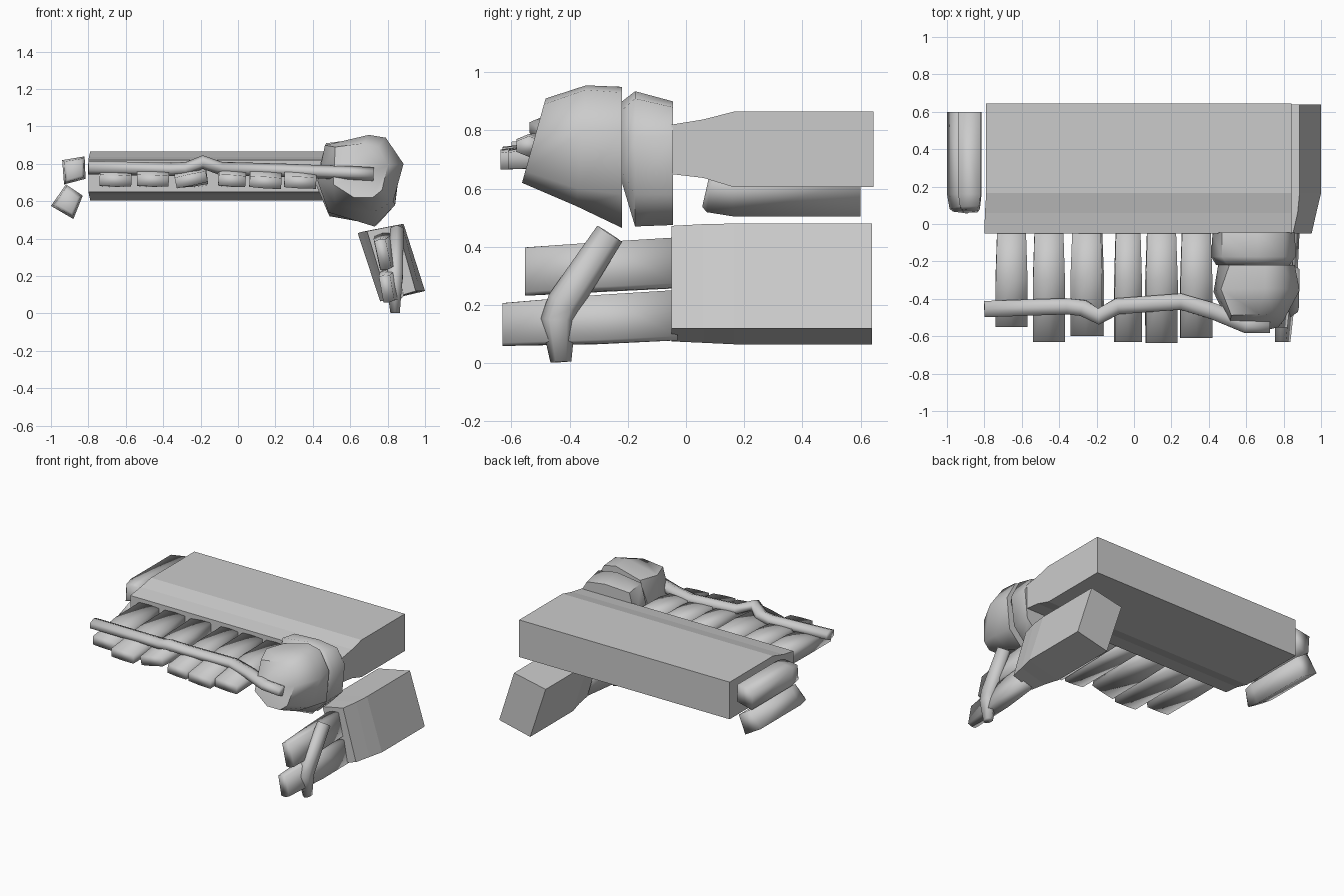
import bpy, bmesh, math
from mathutils import Vector

if "Cube" in bpy.data.objects:
    bpy.data.objects.remove(bpy.data.objects["Cube"])


def loft(name, rings, angle=100):
    """Skin a list of equal-length point rings and cap both ends."""
    bm = bmesh.new()
    vs = [[bm.verts.new(p) for p in r] for r in rings]
    n = len(rings[0])
    for a, b in zip(vs, vs[1:]):
        for i in range(n):
            j = (i + 1) % n
            bm.faces.new((a[i], a[j], b[j], b[i]))
    bm.faces.new(vs[0])
    bm.faces.new(vs[-1])
    bmesh.ops.recalc_face_normals(bm, faces=bm.faces)
    me = bpy.data.meshes.new(name)
    bm.to_mesh(me)
    bm.free()
    ob = bpy.data.objects.new(name, me)
    bpy.context.collection.objects.link(ob)
    if angle:
        bpy.ops.object.select_all(action='DESELECT')
        ob.select_set(True)
        bpy.context.view_layer.objects.active = ob
        bpy.ops.object.shade_smooth_by_angle(angle=math.radians(angle))
    return ob


def section(y, pts, tilt=0.0, scale=1.0):
    """Ring of (x, z) points at depth y, optionally leaning and shrunk."""
    cx = sum(p[0] for p in pts) / len(pts)
    cz = sum(p[1] for p in pts) / len(pts)
    return [(cx + (x - cx) * scale, y + tilt * (z - cz), cz + (z - cz) * scale)
            for x, z in pts]


def slab(x, z, w, h, roll):
    """Rolled rectangle with slightly bowed top and bottom."""
    c, s = math.cos(math.radians(roll)), math.sin(math.radians(roll))
    base = [(-.5, -.46), (0, -.5), (.5, -.46), (.5, .46), (0, .5), (-.5, .46)]
    return [(x + u * w * c - v * h * s, z + u * w * s + v * h * c) for u, v in base]


def tube(name, path, ru, rv, side, ends=(1, 1), sides=6):
    """Faceted tube along a path; side is its rough sideways direction."""
    P = [Vector(p) for p in path]
    rings = []
    for i, p in enumerate(P):
        d = (P[min(i + 1, len(P) - 1)] - P[max(i - 1, 0)]).normalized()
        v = d.cross(Vector(side)).normalized()
        u = v.cross(d)
        k = ends[0] if i == 0 else ends[1] if i == len(P) - 1 else 1
        ring = []
        for j in range(sides):
            a = math.tau * (j + .5) / sides
            ring.append(p + k * (u * ru * math.cos(a) + v * rv * math.sin(a)))
        rings.append(ring)
    return loft(name, rings)


# Main block, tapering toward the front
def rect(y, x0, x1, z0, z1):
    return section(y, [(x0, z0), (x1, z0), (x1, z1), (x0, z1)])

loft("main_block", [rect(.645, -.79, .842, .605, .865), rect(.165, -.79, .842, .605, .865),
                    rect(.06, -.797, .842, .637, .838), rect(-.05, -.8, .842, .65, .82)], 0)

# Leaning side block, thinner at the front
back = [(.64, .43), (.885, .48), (1.0, .12), (.76, .065)]
mid = [(.665, .437), (.875, .478), (.975, .12), (.785, .07)]
front = [(.69, .44), (.85, .472), (.95, .12), (.80, .075)]
loft("side_block", [section(.64, back), section(.165, back),
                    section(.06, mid), section(-.05, front)], 0)

# Row of flat front bars: x, front y, z, width, roll
bars = [(-.655, -.55, .71, .17, -2), (-.455, -.63, .71, .17, -2), (-.25, -.60, .715, .17, 12),
        (-.032, -.63, .71, .145, -4), (.147, -.637, .70, .17, -4), (.333, -.61, .70, .17, -3)]
for i, (x, y, z, w, r) in enumerate(bars):
    loft(f"front_bar_{i + 1}", [section(-.03, slab(x, .735, w * .9, .12, r * .3)),
                                section(-.3, slab(x, .73, w, .105, r * .6)),
                                section(y, slab(x, z, w, .063, r))])

# Two stacked bars in front of the side block
loft("side_bar_upper", [section(-.03, slab(.79, .345, .085, .175, 12)),
                        section(-.3, slab(.785, .33, .09, .17, 12)),
                        section(-.553, slab(.775, .315, .06, .17, 12))])
loft("side_bar_lower", [section(-.03, slab(.83, .165, .085, .175, 10)),
                        section(-.3, slab(.815, .15, .09, .17, 10)),
                        section(-.63, slab(.795, .133, .06, .15, 10))])

# Two short bars on the left end
upper = [(-.94, .82), (-.82, .84), (-.815, .72), (-.93, .69)]
lower = [(-.92, .69), (-.83, .63), (-.88, .505), (-1.0, .575)]
for name, pts in (("left_bar_upper", upper), ("left_bar_lower", lower)):
    loft(name, [section(.6, pts), section(.16, pts),
                section(.085, pts, .15, .85), section(.07, pts, .15, .65)])

# Bent rail across the front bars
tube("front_rail", [(-.8, -.455, .78), (-.36, -.44, .77), (-.27, -.45, .775), (-.19, -.495, .81),
                    (-.09, -.44, .775), (.25, -.415, .765), (.42, -.465, .758),
                    (.6, -.54, .752), (.725, -.54, .745)], .05, .036, (0, 1, 0))

# Bent strut below the rounded blocks
tube("side_strut", [(.85, -.262, .445), (.84, -.42, .205), (.835, -.44, .15), (.84, -.43, .004)],
     .048, .06, (1, 0, 0), (.85, .6))

# Rounded front block, its face leaning back
r1 = [(.485, .54), (.45, .74), (.51, .90), (.70, .95), (.79, .93), (.86, .8), (.84, .58), (.73, .465)]
r2 = [(.52, .58), (.425, .71), (.465, .90), (.70, .955), (.79, .94), (.885, .8), (.83, .60), (.72, .54)]
r3 = [(.62, .62), (.51, .69), (.52, .89), (.67, .91), (.75, .89), (.80, .79), (.77, .66), (.72, .62)]
loft("round_block_front", [section(-.22, r1), section(-.36, r2, .08), section(-.525, r3, .28)], 60)

# Rounded block between it and the main block
r4 = [(.49, .52), (.42, .70), (.47, .89), (.66, .90), (.80, .88), (.86, .78), (.84, .58), (.74, .475)]
r5 = [(.48, .54), (.412, .70), (.47, .91), (.66, .935), (.80, .91), (.865, .78), (.84, .58), (.74, .47)]
r6 = [(.53, .63), (.44, .72), (.50, .87), (.66, .90), (.78, .87), (.83, .78), (.80, .66), (.72, .62)]
loft("round_block_rear", [section(-.045, r4), section(-.175, r5), section(-.22, r6)], 60)
